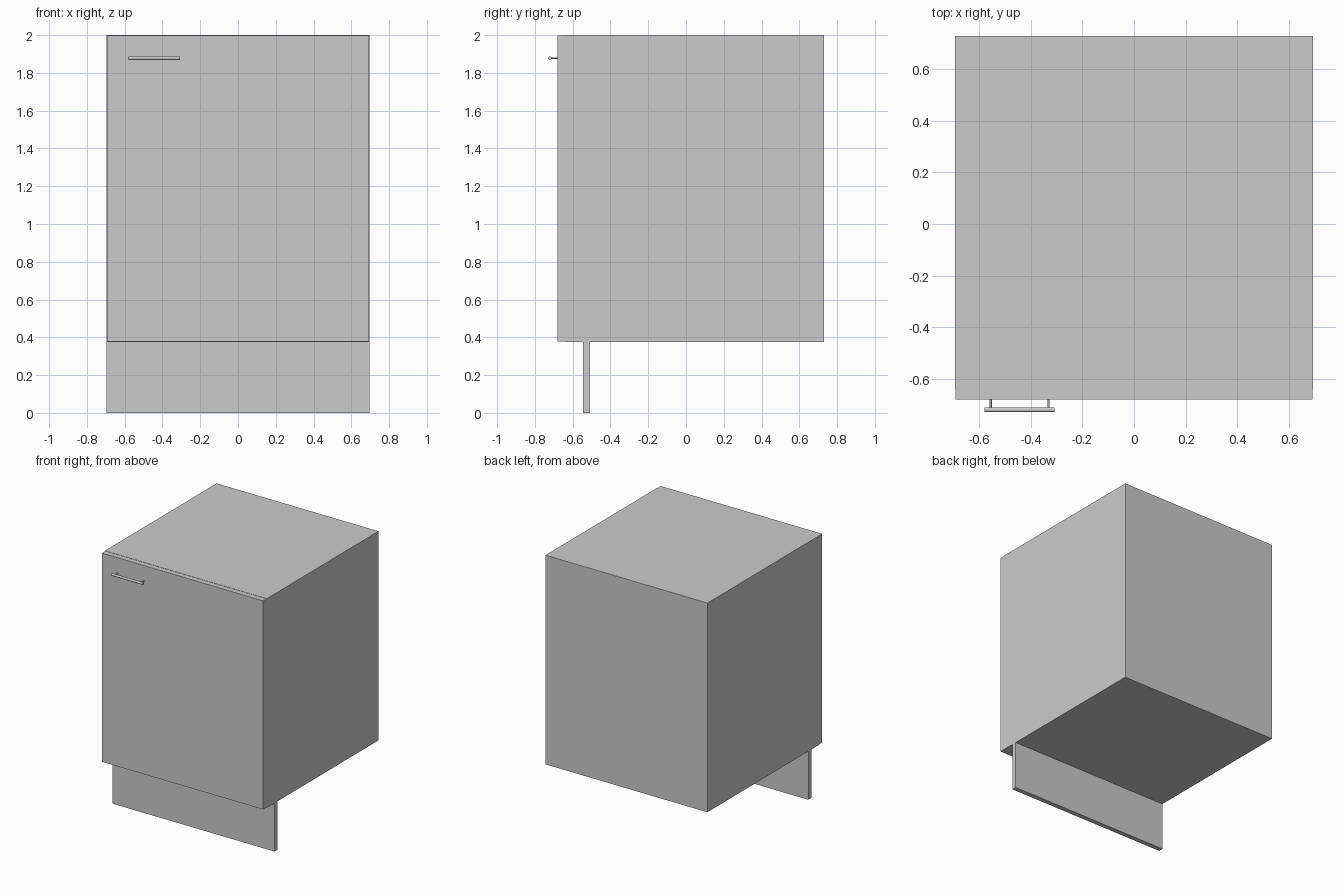
import bpy
import math

if "Cube" in bpy.data.objects:
    bpy.data.objects.remove(bpy.data.objects["Cube"])


def box(name, lo, hi):
    """Axis-aligned box between two corners."""
    bpy.ops.mesh.primitive_cube_add(size=1, location=[(a + b) / 2 for a, b in zip(lo, hi)])
    ob = bpy.context.object
    ob.name = name
    ob.scale = [b - a for a, b in zip(lo, hi)]
    bpy.ops.object.transform_apply(location=False, rotation=False, scale=True)
    return ob


def rod(name, centre, radius, length, rotation):
    """Smooth round bar."""
    bpy.ops.mesh.primitive_cylinder_add(vertices=24, radius=radius, depth=length,
                                        location=centre, rotation=rotation)
    ob = bpy.context.object
    ob.name = name
    bpy.ops.object.shade_smooth_by_angle()
    return ob


W = 0.695
BASE = 0.376

# Cabinet body, door panel and recessed plinth
box("cabinet_body", (-W, -0.64, BASE), (W, 0.73, 2.0))
box("door", (-W + 0.002, -0.681, BASE + 0.002), (W - 0.002, -0.64, 1.998))
box("plinth", (-W, -0.545, 0), (W, -0.508, BASE))

# Bar handle on two thin posts
HZ = 1.878
rod("handle_bar", (-0.444, -0.721, HZ), 0.009, 0.272, (0, math.pi / 2, 0))
for side, x in (("left", -0.556), ("right", -0.331)):
    rod(f"handle_post_{side}", (x, -0.699, HZ), 0.004, 0.04, (math.pi / 2, 0, 0))
